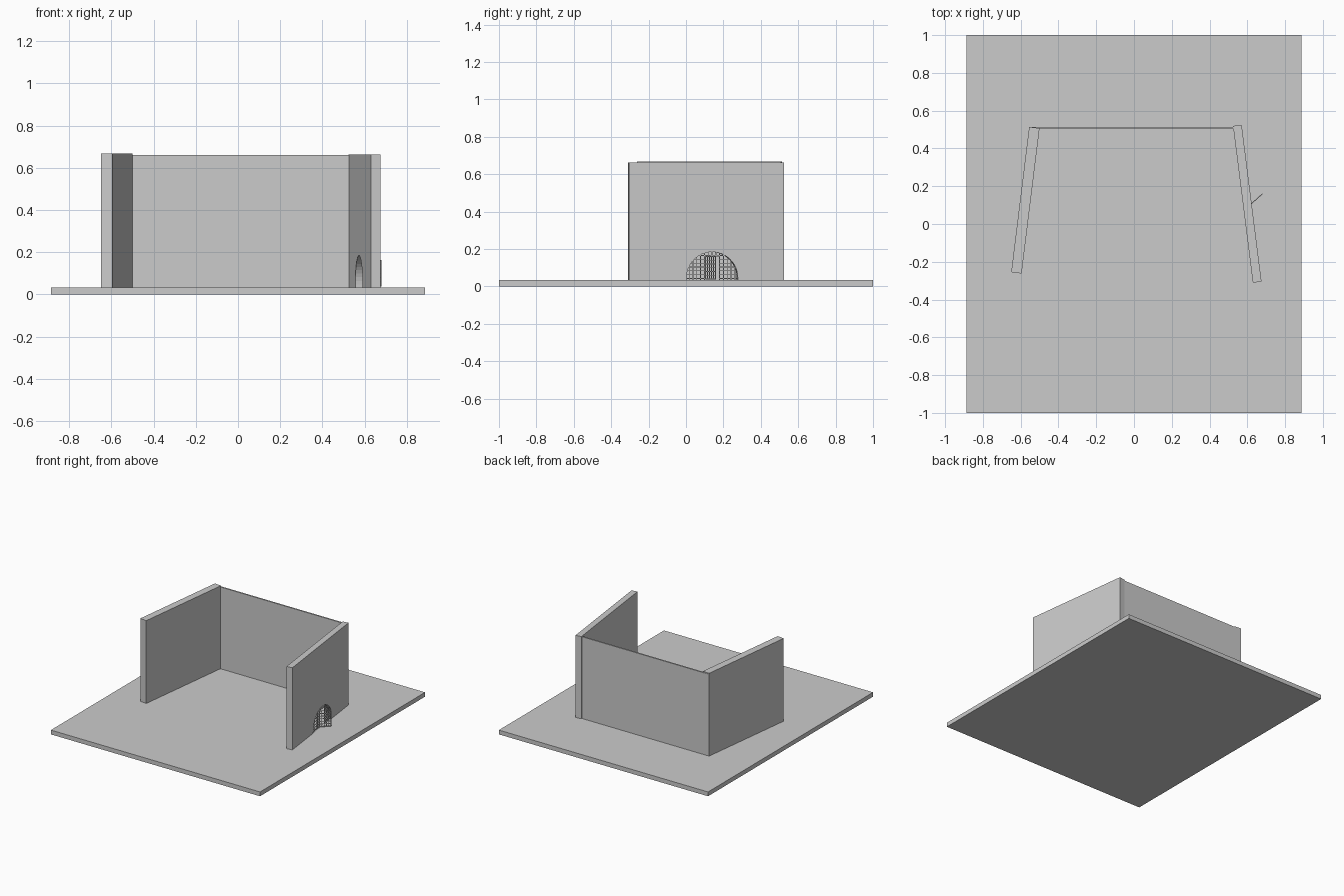
import bpy, bmesh, math
from mathutils import Matrix, Vector

if "Cube" in bpy.data.objects:
    bpy.data.objects.remove(bpy.data.objects["Cube"])

FLOOR, TOP = 0.033, 0.663


def finish(name, bm, mat=Matrix()):
    bmesh.ops.recalc_face_normals(bm, faces=bm.faces)
    me = bpy.data.meshes.new(name)
    bm.to_mesh(me)
    bm.free()
    ob = bpy.data.objects.new(name, me)
    ob.matrix_world = mat
    bpy.context.collection.objects.link(ob)
    return ob


def prism(name, pts, offset, mat=Matrix()):
    """Extrude a closed outline of 3D points along offset."""
    bm = bmesh.new()
    face = bm.faces.new([bm.verts.new(p) for p in pts])
    ext = bmesh.ops.extrude_face_region(bm, geom=[face])
    bmesh.ops.translate(bm, vec=offset,
                        verts=[v for v in ext["geom"] if isinstance(v, bmesh.types.BMVert)])
    return finish(name, bm, mat)


def plan_prism(name, pts, z0, z1):
    return prism(name, [(x, y, z0) for x, y in pts], (0, 0, z1 - z0))


def frame(x, y, dx, dy):
    return Matrix.Translation((x, y, 0)) @ Matrix.Rotation(math.atan2(dy, dx), 4, 'Z')


def wires(name, bars, mat, t=0.004):
    """Square wires in the local xz plane; bars are (x0, x1, z0, z1)."""
    bm = bmesh.new()
    for x0, x1, z0, z1 in bars:
        m = Matrix.Translation(((x0 + x1) / 2, 0, (z0 + z1) / 2)) @ \
            Matrix.Diagonal((max(x1 - x0, t), t, max(z1 - z0, t), 1))
        bmesh.ops.create_cube(bm, size=1, matrix=m)
    return finish(name, bm, mat)


# Floor slab and plain walls
plan_prism("floor_slab", [(-.887, -1), (.887, -1), (.887, 1), (-.887, 1)], 0, FLOOR)
plan_prism("left_wall", [(-.555, .514), (-.50, .507), (-.595, -.262), (-.65, -.255)], FLOOR, TOP + .005)
plan_prism("back_wall", [(-.553, .502), (.55, .502), (.55, .513), (-.553, .513)], FLOOR, TOP - .003)

# Right wall with an arched opening; local origin is the arch centre on the outer face
side = frame(0.6187, 0.14, -0.105, 0.83)
R, CZ = 0.138, 0.046
arch = [(R * math.cos(a), CZ + R * math.sin(a))
        for a in (math.pi * i / 24 for i in range(25))]
outline = [(-.4485, FLOOR), (-.4485, TOP), (.388, TOP), (.388, FLOOR), (R, FLOOR)] + arch + [(-R, FLOOR)]
prism("right_wall", [(x, 0, z) for x, z in outline], (0, 0.046, 0), side)

# Wire grate filling the arch, leaving a doorway in the middle
PITCH, GAP, GAP_TOP = 0.0205, 0.039, 0.163
bars = []
for i in range(-6, 7):
    x = i * PITCH
    top = CZ + math.sqrt(R * R - x * x)
    bars.append((x, x, GAP_TOP if abs(x) < GAP else FLOOR, top))
for i in range(7):
    z = FLOOR + 0.009 + i * PITCH
    half = math.sqrt(R * R - max(z - CZ, 0) ** 2)
    if z < GAP_TOP - 0.005:
        bars += [(-half, -GAP, z, z), (GAP, half, z, z)]
    else:
        bars.append((-half, half, z, z))
# doorway edge wires
bars += [(s, s, FLOOR, GAP_TOP) for s in (-GAP, GAP)] + [(-GAP, GAP, GAP_TOP, GAP_TOP)]
wires("arch_grate", bars, side @ Matrix.Translation((0, 0.006, 0)))

# Open wire door swung outwards
W, Z0, Z1 = 0.08, 0.04, 0.16
door = [(W * i / 5, W * i / 5, Z0, Z1) for i in range(6)]
door += [(0, W, Z0 + (Z1 - Z0) * i / 6, Z0 + (Z1 - Z0) * i / 6) for i in range(7)]
wires("grate_door", door, frame(0.619, 0.105, 0.06, 0.054))
